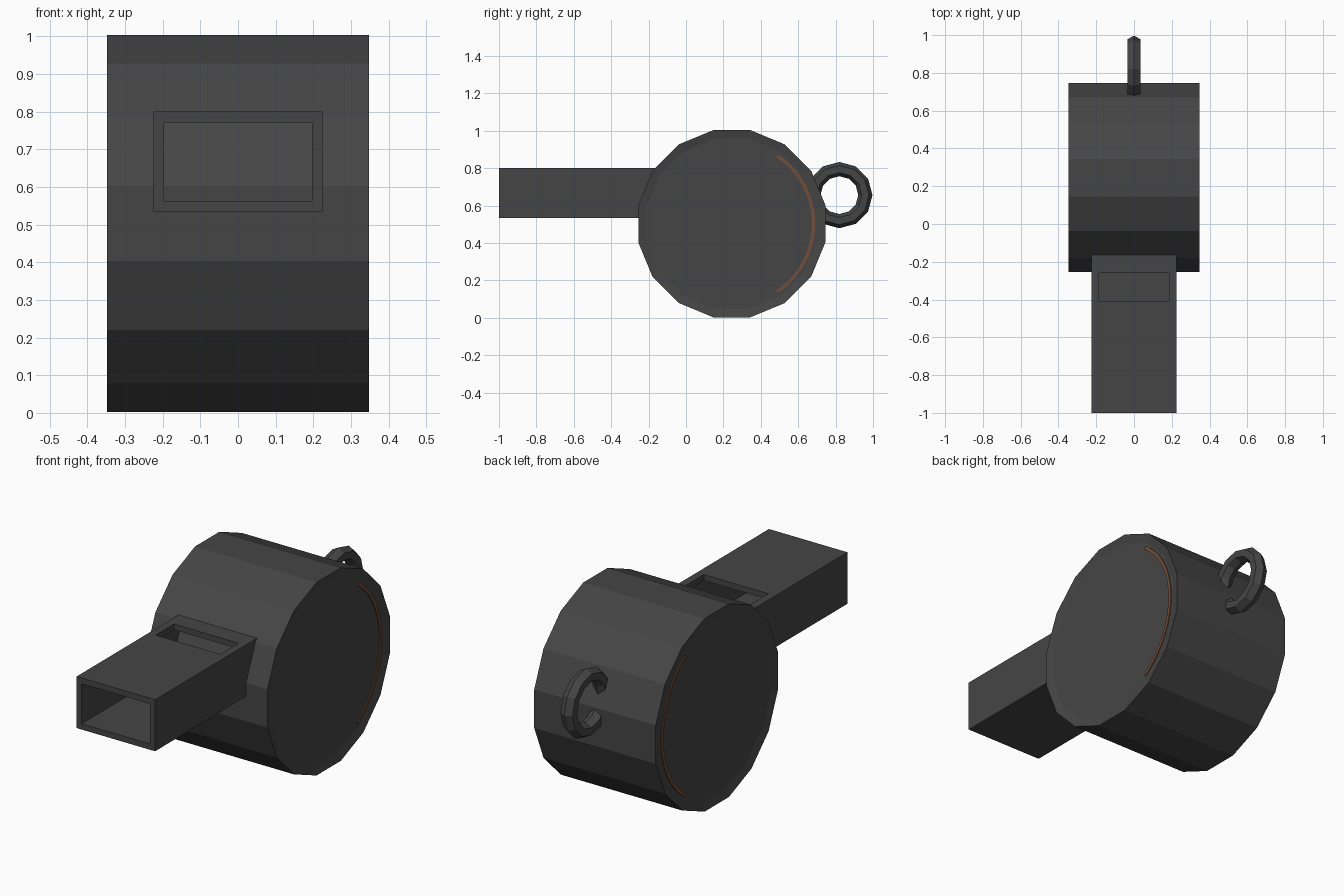
import bpy, bmesh, math
from mathutils import Matrix, Vector

if "Cube" in bpy.data.objects:
    bpy.data.objects.remove(bpy.data.objects["Cube"], do_unlink=True)


def material(name, rgb):
    mat = bpy.data.materials.new(name)
    mat.use_nodes = True
    mat.diffuse_color = (*rgb, 1)
    mat.node_tree.nodes["Principled BSDF"].inputs["Base Color"].default_value = (*rgb, 1)
    return mat


def finish(name, bm, mat):
    bmesh.ops.recalc_face_normals(bm, faces=bm.faces)
    mesh = bpy.data.meshes.new(name)
    bm.to_mesh(mesh)
    bm.free()
    mesh.materials.append(mat)
    obj = bpy.data.objects.new(name, mesh)
    bpy.context.collection.objects.link(obj)
    return obj


def add_box(bm, x, y, z):
    size = Matrix.Diagonal((x[1] - x[0], y[1] - y[0], z[1] - z[0], 1))
    centre = Vector((sum(x) / 2, sum(y) / 2, sum(z) / 2))
    bmesh.ops.create_cube(bm, size=1, matrix=Matrix.Translation(centre) @ size)


grey = material("dark grey", (0.06, 0.06, 0.06))
copper = material("copper brown", (0.17, 0.075, 0.04))

SIDES = 16
HALF = 0.348
CENTRE = Vector((0, 0.245, 0.503))

# Round chamber: faceted drum with shallow recessed end caps
bm = bmesh.new()
turn = Matrix.Rotation(math.pi / 2, 4, "Y") @ Matrix.Rotation(math.pi / SIDES, 4, "Z")
bmesh.ops.create_cone(bm, cap_ends=True, segments=SIDES, radius1=0.51, radius2=0.51,
                      depth=2 * HALF, matrix=Matrix.Translation(CENTRE) @ turn)
bm.normal_update()
caps = [f for f in bm.faces if len(f.verts) == SIDES]
bmesh.ops.inset_region(bm, faces=caps, thickness=0.045, depth=0)
for cap in caps:
    inward = -math.copysign(0.01, cap.calc_center_median().x)
    bmesh.ops.translate(bm, verts=cap.verts, vec=(inward, 0, 0))
finish("chamber", bm, grey)

# Mouthpiece: open rectangular tube with an air slot in its roof
W, IN, SLOT = 0.225, 0.196, 0.185
LOW, HIGH, WALL = 0.533, 0.80, 0.03
FRONT, BACK = -1.0, -0.12
bm = bmesh.new()
add_box(bm, (-W, W), (FRONT, BACK), (LOW, LOW + WALL))
add_box(bm, (-W, W), (FRONT, -0.41), (HIGH - WALL, HIGH))
add_box(bm, (-W, W), (-0.26, BACK), (HIGH - WALL, HIGH))
for s in (-1, 1):
    add_box(bm, sorted((s * IN, s * W)), (FRONT, BACK), (LOW + WALL, HIGH - WALL))
    add_box(bm, sorted((s * SLOT, s * W)), (-0.41, -0.26), (HIGH - WALL, HIGH))
finish("mouthpiece", bm, grey)

# Lanyard ring: hexagonal section swept around the x axis
bm = bmesh.new()
section = []
for i in range(6):
    a = i * math.tau / 6
    section.append(bm.verts.new((0.04 * math.sin(a), 0.139 + 0.038 * math.cos(a), 0)))
edges = [bm.edges.new((section[i], section[(i + 1) % 6])) for i in range(6)]
bmesh.ops.spin(bm, geom=section + edges, cent=(0, 0, 0), axis=(1, 0, 0),
               angle=math.tau, steps=12, use_merge=True)
bmesh.ops.remove_doubles(bm, verts=bm.verts, dist=0.0005)
bmesh.ops.translate(bm, verts=bm.verts, vec=(0, 0.82, 0.656))
finish("lanyard_ring", bm, grey)

# Curved accent stripe on each end cap
for side, s in (("left", 1), ("right", -1)):
    bm = bmesh.new()
    strip = []
    for r in (0.428, 0.446):
        a = math.radians(-56)
        strip.append(bm.verts.new((s * (HALF - 0.011), r * math.cos(a), r * math.sin(a))))
    edge = bm.edges.new(strip)
    bmesh.ops.spin(bm, geom=strip + [edge], cent=(0, 0, 0), axis=(1, 0, 0),
                   angle=math.radians(112), steps=20)
    out = bmesh.ops.extrude_face_region(bm, geom=bm.faces[:])
    top = [v for v in out["geom"] if isinstance(v, bmesh.types.BMVert)]
    bmesh.ops.translate(bm, verts=top, vec=(s * 0.006, 0, 0))
    bmesh.ops.translate(bm, verts=bm.verts, vec=CENTRE)
    finish(side + "_accent_stripe", bm, copper)
